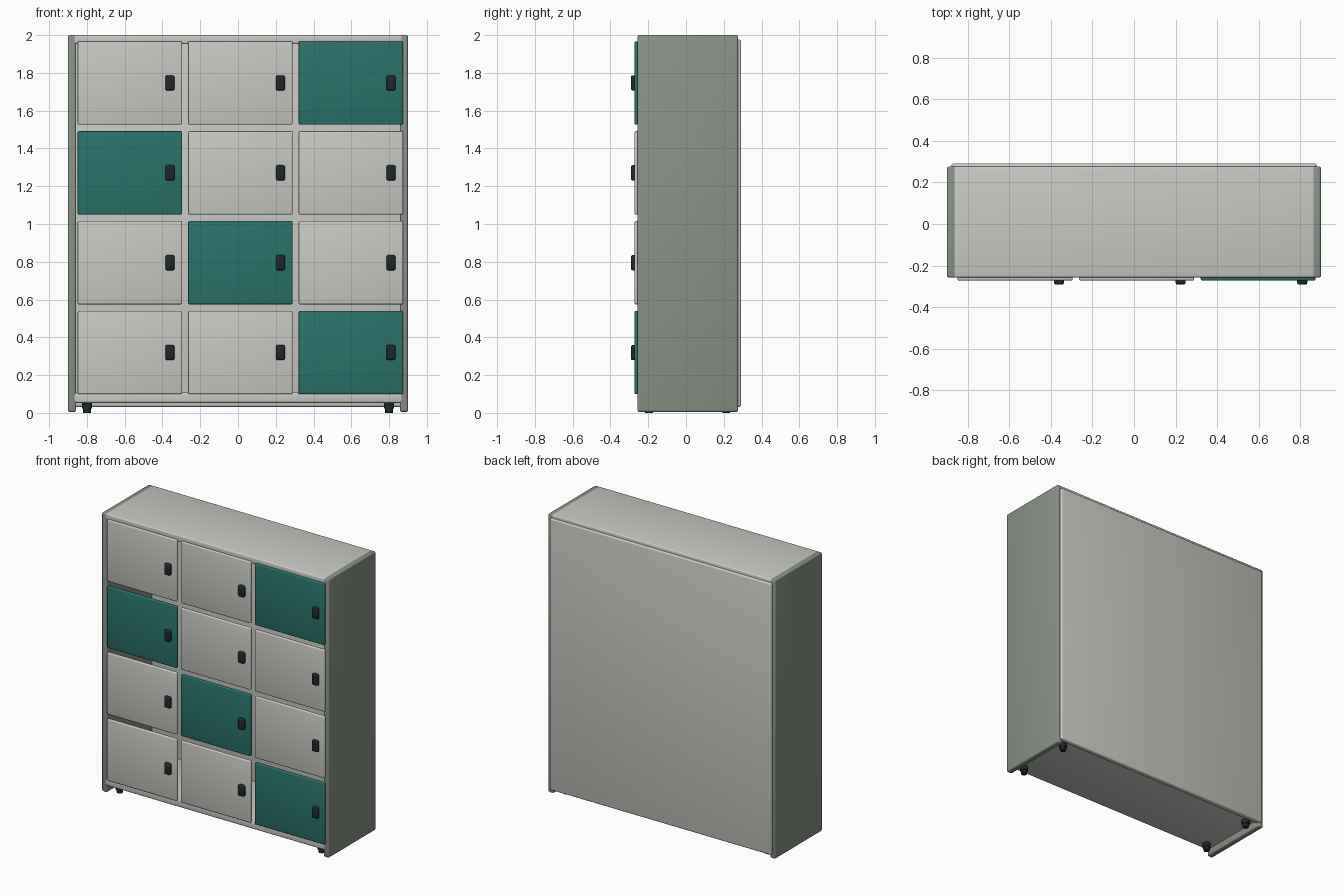
import bpy
import math

if "Cube" in bpy.data.objects:
    bpy.data.objects.remove(bpy.data.objects["Cube"])


def material(name, rgb):
    m = bpy.data.materials.new(name)
    m.diffuse_color = (*rgb, 1.0)
    m.use_nodes = True
    m.node_tree.nodes["Principled BSDF"].inputs["Base Color"].default_value = m.diffuse_color
    return m


GREY = material("warm_light_grey", (0.58, 0.58, 0.55))
SAGE = material("sage_grey", (0.25, 0.29, 0.245))
TEAL = material("teal", (0.023, 0.17, 0.145))
DARK = material("charcoal", (0.014, 0.021, 0.023))


def finish(obj, name, mat):
    obj.name = name
    obj.data.name = name
    obj.data.materials.append(mat)
    bpy.ops.object.shade_smooth_by_angle(angle=math.radians(40))
    return obj


def box(name, x, y, z, mat, bevel=0.008, segments=3):
    """Rounded box given by its (min, max) range on each axis."""
    bpy.ops.mesh.primitive_cube_add(size=1)
    obj = bpy.context.object
    for v in obj.data.vertices:
        v.co = [r[0] + (c + 0.5) * (r[1] - r[0]) for c, r in zip(v.co, (x, y, z))]
    mod = obj.modifiers.new("rounded_edges", 'BEVEL')
    mod.width = bevel
    mod.segments = segments
    bpy.ops.object.modifier_apply(modifier=mod.name)
    return finish(obj, name, mat)


FRONT, BACK = -0.258, 0.276

# Carcass: side panels, top, bottom and overlapping back
for side, s in (("left", -1), ("right", 1)):
    box(f"{side}_side_panel", sorted((s * 0.9, s * 0.857)), (FRONT, BACK),
        (0.005, 2.0), SAGE, 0.01)
box("top_panel", (-0.872, 0.872), (FRONT, BACK), (1.952, 2.0), GREY, 0.01)
box("bottom_panel", (-0.872, 0.872), (FRONT, BACK), (0.053, 0.108), GREY, 0.01)
box("back_panel", (-0.878, 0.878), (0.252, 0.292), (0.032, 1.976), GREY, 0.01)

# Doors with pull handles; rows counted from the bottom
accent = {(0, 2), (1, 1), (2, 0), (3, 2)}
for row in range(4):
    for col in range(3):
        x = -0.849 + col * 0.585
        z = 0.099 + row * 0.4757
        mat = TEAL if (row, col) in accent else GREY
        box(f"door_{row}_{col}", (x, x + 0.553), (-0.272, -0.25),
            (z, z + 0.441), mat, 0.007)
        box(f"handle_{row}_{col}", (x + 0.464, x + 0.513), (-0.292, -0.262),
            (z + 0.180, z + 0.261), DARK, 0.011)

# Feet: wide collar above a narrower pad
for sx in (-0.8, 0.8):
    for y in (-0.195, 0.213):
        for part, r, z0, z1 in (("collar", 0.027, 0.022, 0.056),
                                ("pad", 0.021, 0.0, 0.024)):
            bpy.ops.mesh.primitive_cylinder_add(
                vertices=20, radius=r, depth=z1 - z0, location=(sx, y, (z0 + z1) / 2))
            where = ("left" if sx < 0 else "right") + ("_front" if y < 0 else "_back")
            finish(bpy.context.object, f"foot_{part}_{where}", DARK)
